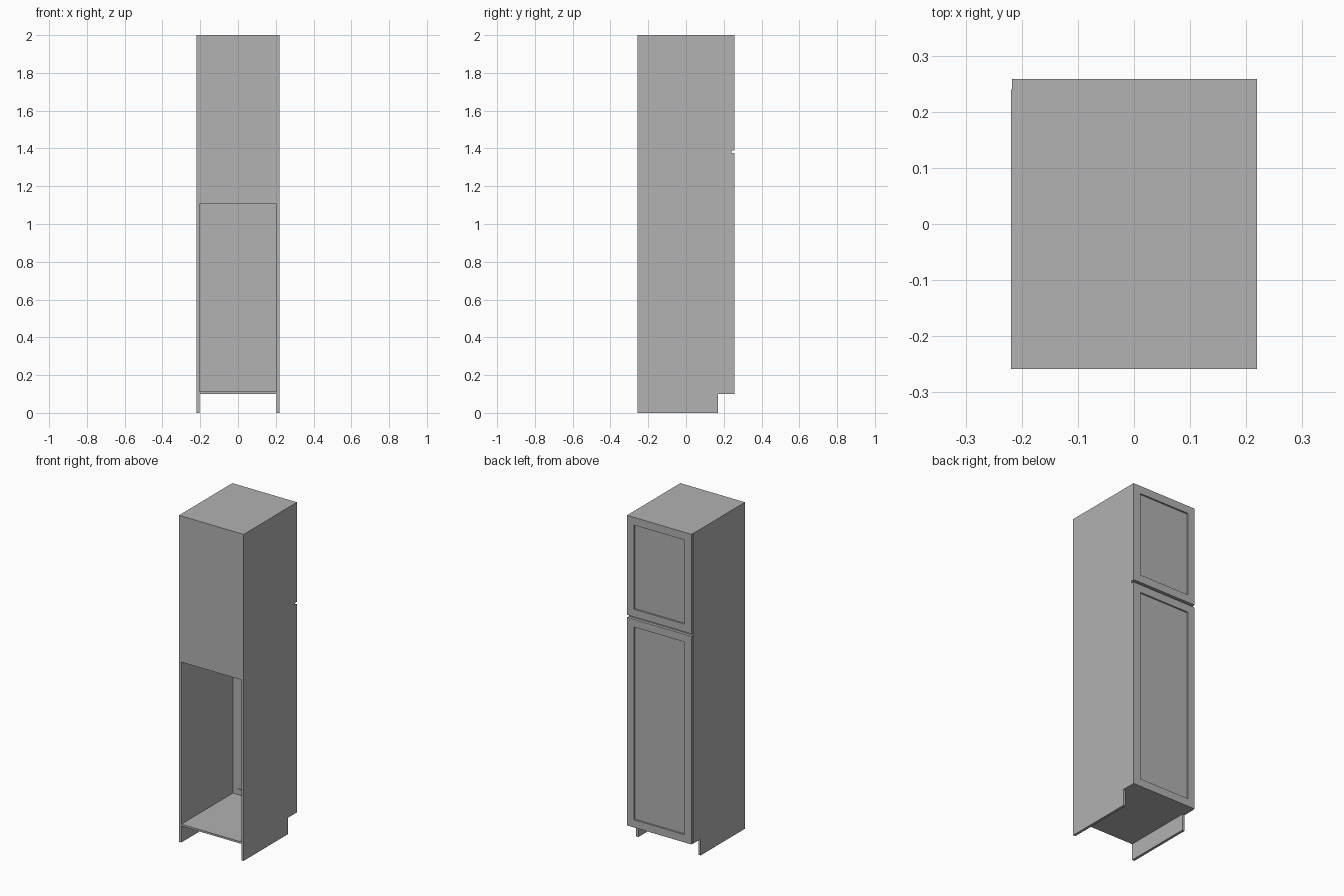
import bpy
import bmesh

cube = bpy.data.objects.get("Cube")
if cube:
    bpy.data.objects.remove(cube, do_unlink=True)

# One flat grey for the whole cabinet
grey = bpy.data.materials.new("cabinet_grey")
grey.use_nodes = True
grey.diffuse_color = (0.445, 0.445, 0.445, 1)
grey.node_tree.nodes["Principled BSDF"].inputs["Base Color"].default_value = grey.diffuse_color

# Main dimensions
W, D, H = 0.219, 0.258, 2.0      # half width, half depth, height
T = 0.016                        # board thickness
INNER = W - T                    # inside face of the side panels
CARCASS_Y = 0.24                 # carcass edge behind the doors
KICK_Y, KICK_Z = 0.17, 0.1       # toe kick notch
OPEN_Z = 1.105                   # top of the open niche
DOOR_X0 = -W + 0.002             # doors are slightly narrow on one side
FRAME = 0.067                    # width of door stiles and rails


def finish(name, bm):
    bmesh.ops.recalc_face_normals(bm, faces=bm.faces)
    mesh = bpy.data.meshes.new(name)
    bm.to_mesh(mesh)
    bm.free()
    mesh.materials.append(grey)
    obj = bpy.data.objects.new(name, mesh)
    bpy.context.collection.objects.link(obj)
    return obj


def box(name, x, y, z):
    bm = bmesh.new()
    bmesh.ops.create_cube(bm, size=1)
    for v in bm.verts:
        for axis, (lo, hi) in enumerate((x, y, z)):
            v.co[axis] = hi if v.co[axis] > 0 else lo
    return finish(name, bm)


def side_panel(name, x0, x1):
    # Full-height board with the toe kick notched out
    profile = [(-D, 0), (KICK_Y, 0), (KICK_Y, KICK_Z),
               (CARCASS_Y, KICK_Z), (CARCASS_Y, H), (-D, H)]
    bm = bmesh.new()
    face = bm.faces.new([bm.verts.new((x0, y, z)) for y, z in profile])
    ext = bmesh.ops.extrude_face_region(bm, geom=[face])["geom"]
    moved = [g for g in ext if isinstance(g, bmesh.types.BMVert)]
    bmesh.ops.translate(bm, verts=moved, vec=(x1 - x0, 0, 0))
    return finish(name, bm)


def door(name, z0, z1):
    # Framed door: the centre panel is recessed on both faces
    bm = bmesh.new()
    bmesh.ops.create_cube(bm, size=1)
    for v in bm.verts:
        v.co = (W if v.co.x > 0 else DOOR_X0,
                D if v.co.y > 0 else CARCASS_Y,
                z1 if v.co.z > 0 else z0)
    bm.normal_update()
    for sign, depth in ((1, 0.01), (-1, 0.004)):
        face = next(f for f in bm.faces if f.normal.y * sign > 0.9)
        bmesh.ops.inset_region(bm, faces=[face], thickness=FRAME)
        rim = bmesh.ops.extrude_face_region(bm, geom=[face])["geom"]
        moved = [g for g in rim if isinstance(g, bmesh.types.BMVert)]
        bmesh.ops.translate(bm, verts=moved, vec=(0, -sign * depth, 0))
        if face.is_valid:
            bmesh.ops.delete(bm, geom=[face], context="FACES_ONLY")
        bm.normal_update()
    return finish(name, bm)


# Carcass
side_panel("left_side", INNER, W)
side_panel("right_side", -W, -INNER)
span = (-INNER, INNER)
box("floor_board", span, (-D, CARCASS_Y), (KICK_Z, KICK_Z + 0.012))
box("top_board", span, (-D, CARCASS_Y), (H - T, H))
box("upper_panel", span, (-D, -D + T), (OPEN_Z, H - T))
box("niche_shelf", span, (-D + T, CARCASS_Y), (OPEN_Z, OPEN_Z + T))
box("divider_shelf", span, (-D + T, CARCASS_Y), (1.37, 1.396))

# Doors
door("lower_door", KICK_Z, 1.375)
door("upper_door", 1.39, H)
